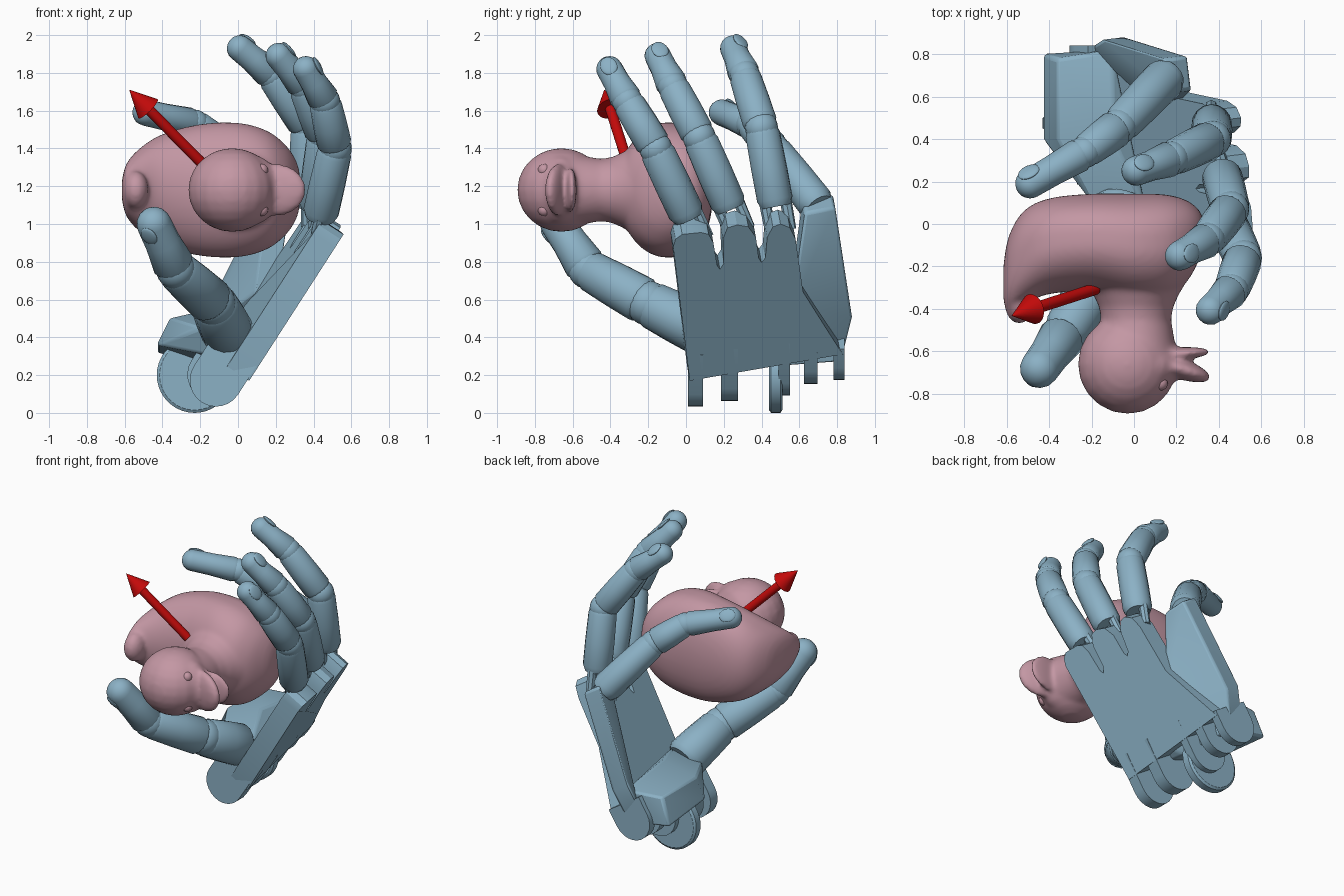
import bpy, bmesh, math
from mathutils import Vector, Matrix

if "Cube" in bpy.data.objects:
    bpy.data.objects.remove(bpy.data.objects["Cube"])


def material(name, rgb):
    m = bpy.data.materials.new(name)
    m.diffuse_color = (*rgb, 1)
    m.use_nodes = True
    m.node_tree.nodes["Principled BSDF"].inputs["Base Color"].default_value = m.diffuse_color
    return m


BLUE = material("steel_blue", (0.26, 0.44, 0.56))
PINK = material("dusty_pink", (0.55, 0.31, 0.37))
RED = material("red", (0.55, 0.003, 0.003))


def finish(bm, name, mat, angle=35):
    bmesh.ops.recalc_face_normals(bm, faces=bm.faces)
    me = bpy.data.meshes.new(name)
    bm.to_mesh(me)
    bm.free()
    ob = bpy.data.objects.new(name, me)
    bpy.context.collection.objects.link(ob)
    me.materials.append(mat)
    bpy.ops.object.select_all(action='DESELECT')
    ob.select_set(True)
    bpy.context.view_layer.objects.active = ob
    bpy.ops.object.shade_smooth_by_angle(angle=math.radians(angle))
    return ob


def bridge(bm, rings):
    """Skin a list of equal-length point rings and cap both ends."""
    vs = [[bm.verts.new(p) for p in r] for r in rings]
    n = len(vs[0])
    for a, b in zip(vs, vs[1:]):
        for i in range(n):
            bm.faces.new((a[i], a[(i + 1) % n], b[(i + 1) % n], b[i]))
    bm.faces.new(vs[0])
    bm.faces.new(vs[-1])


def rod(bm, p, q, steps, n=16):
    """Round bar from p to q; steps are (fraction, radius)."""
    p, q = Vector(p), Vector(q)
    rot = (q - p).to_track_quat('Z', 'Y')
    bridge(bm, [[p.lerp(q, t) + rot @ Vector((r * math.cos(k * math.tau / n), r * math.sin(k * math.tau / n), 0))
                 for k in range(n)] for t, r in steps])


def ball(bm, c, size, rot=None):
    m = Matrix.Translation(c) @ (rot or Matrix()) @ Matrix.Diagonal((*size, 1))
    bmesh.ops.create_uvsphere(bm, u_segments=20, v_segments=12, radius=1, matrix=m)


def hull(name, pts):
    bm = bmesh.new()
    vs = [bm.verts.new(p) for p in pts]
    r = bmesh.ops.convex_hull(bm, input=vs)
    bmesh.ops.delete(bm, geom=[v for v in set(r["geom_interior"]) if isinstance(v, bmesh.types.BMVert)], context='VERTS')
    ob = finish(bm, name, BLUE)
    bev = ob.modifiers.new("soft_edges", 'BEVEL')
    bev.width, bev.segments, bev.limit_method = 0.015, 2, 'ANGLE'
    return ob


# Palm: outline given as (y, z) on the tilted back plane, thickened inward
IN = Vector((-0.835, -0.1, 0.54))
UP = Vector((0.54, 0, 0.84))


def on_back(y, z):
    return Vector((0.05 + (z - 0.15) * 0.64 - 0.18 * max(y, 0), y, z))


outline = [(0.02, 0.17), (-0.068, 0.88), (-0.055, 0.92), (-0.02, 0.945), (0.08, 0.955), (0.12, 0.945), (0.145, 0.90),
           (0.165, 0.78), (0.18, 0.76), (0.20, 0.79), (0.195, 0.92), (0.22, 0.98), (0.27, 0.995), (0.33, 0.985),
           (0.37, 0.93), (0.385, 0.82), (0.40, 0.795), (0.42, 0.82), (0.43, 0.93), (0.46, 0.985),
           (0.5, 1.0), (0.55, 0.98), (0.58, 0.92), (0.62, 0.64), (0.74, 0.45), (0.83, 0.31)]
bm = bmesh.new()
bridge(bm, [[on_back(*p) + IN * d for p in outline] for d in (0, 0.14)])
finish(bm, "palm_plate", BLUE, 30)

# Little finger side plate, cupped inward
side = [(0.27, 0.63, 1.06), (0.25, 0.79, 1.09), (-0.04, 0.88, 0.5), (-0.10, 0.84, 0.34), (0.20, 0.56, 0.57)]
hull("palm_side", [Vector(p) + IN * d for p in side for d in (0, 0.13)])

# Thumb mount block
hull("thumb_mount", [(-0.43, 0.40, 0.36), (-0.43, 0.80, 0.32), (-0.36, 0.40, 0.50), (-0.36, 0.78, 0.50),
                     (-0.1, 0.40, 0.56), (-0.1, 0.82, 0.5), (-0.08, 0.40, 0.24), (-0.13, 0.80, 0.27),
                     (-0.20, 0.10, 0.45), (-0.12, 0.06, 0.30), (0.06, 0.06, 0.48)])

# Wrist tabs: round-ended slabs running down from the palm (y, width, lowest z)
for i, (y, w, low) in enumerate([(0.05, 0.08, 0.03), (0.23, 0.09, 0.06), (0.52, 0.06, 0.09), (0.66, 0.07, 0.15), (0.81, 0.06, 0.17)]):
    r = 0.14
    c = on_back(y, low + r - 0.54 * r) + IN * r * 1.04
    up = 0.25 if y < 0.6 else 0.12
    arc = [c + r * (IN * math.cos(a) - UP * math.sin(a)) for a in [k * math.pi / 12 for k in range(13)]]
    arc += [c - IN * r + UP * up, c + IN * r + UP * up]
    bm = bmesh.new()
    bridge(bm, [[(p.x, y + s * w / 2, p.z) for p in arc] for s in (-1, 1)])
    finish(bm, f"wrist_tab_{i + 1}", BLUE)

# Wrist disc
bm = bmesh.new()
rod(bm, (-0.23, 0.44, 0.2), (-0.23, 0.51, 0.2), [(0, 0.185), (0.15, 0.2), (0.85, 0.2), (1, 0.185)], 40)
finish(bm, "wrist_disc", BLUE)


# Fingers: jointed tapered segments, rounded tip, knuckle prongs and nail
def finger(name, pts, radii, prongs=True):
    bm = bmesh.new()
    pts = [Vector(p) for p in pts]
    for i, (p, q) in enumerate(zip(pts, pts[1:])):
        a, b = radii[i], radii[i + 1]
        steps = [(0.03, a * 0.82), (0.12, a), (0.5, (a + b) / 2 * 1.02), (0.92, b), (0.98, b * 0.9)]
        if i == len(pts) - 2:
            steps = [(0.03, a * 0.85), (0.12, a), (0.6, b * 1.05)]
            d = b / (q - p).length
            steps += [(1 + d * math.sin(k * 0.28), b * math.cos(k * 0.28) + 0.002) for k in range(6)]
        rod(bm, p, q, steps)
        if i:
            ball(bm, p, [a * 0.95] * 3)
    # two prongs joining the segment to its knuckle
    if prongs:
        d = (pts[1] - pts[0]).normalized()
        s = Vector((0, 1, 0)).cross(d).cross(d).normalized()
        for k in (-0.055, 0.055):
            rod(bm, pts[0] - d * 0.12 + s * k, pts[0] + d * 0.09 + s * k, [(0, 0.028), (1, 0.033)], 8)
    # nail faces away from the held figure
    d = (pts[-1] - pts[-2]).normalized()
    out = pts[-1] - Vector((-0.1, -0.1, 1.18))
    out = (out - d * out.dot(d)).normalized()
    rot = Matrix((d.cross(out), d, out)).transposed().to_4x4()
    ball(bm, pts[-1] + out * radii[-1] * 0.95 - d * 0.015, (0.045, 0.055, 0.014), rot)
    finish(bm, name, BLUE, 40)


finger("index_finger", [(0.43, 0.02, 1.02), (0.515, -0.16, 1.40), (0.46, -0.31, 1.65), (0.36, -0.405, 1.82)],
       [0.095, 0.092, 0.085, 0.068])
finger("middle_finger", [(0.41, 0.24, 1.07), (0.455, 0.07, 1.46), (0.35, -0.07, 1.73), (0.215, -0.15, 1.89)],
       [0.095, 0.092, 0.085, 0.068])
finger("ring_finger", [(0.365, 0.48, 1.08), (0.37, 0.40, 1.51), (0.18, 0.31, 1.79), (0.01, 0.25, 1.93)],
       [0.095, 0.092, 0.085, 0.068])
finger("little_finger", [(0.17, 0.71, 1.08), (-0.07, 0.46, 1.40), (-0.23, 0.34, 1.53), (-0.49, 0.19, 1.59)],
       [0.1, 0.09, 0.08, 0.068], False)
finger("thumb", [(-0.05, 0.12, 0.42), (-0.13, -0.20, 0.58), (-0.33, -0.52, 0.76), (-0.445, -0.68, 1.0)],
       [0.14, 0.125, 0.11, 0.09], False)

# Toy duck lying on its side: body stations are (x, back y, belly y, half width)
CZ = 1.18
stations = [(-0.615, -0.36, -0.2, 0.05), (-0.59, -0.42, -0.06, 0.14), (-0.52, -0.38, 0.06, 0.22),
            (-0.4, -0.33, 0.12, 0.295), (-0.2, -0.32, 0.142, 0.348), (0, -0.36, 0.142, 0.355), (0.15, -0.35, 0.138, 0.315),
            (0.25, -0.27, 0.11, 0.24), (0.31, -0.16, 0.06, 0.15), (0.33, -0.09, 0.0, 0.06)]
S = [Vector(s) for s in stations]
S = [S[0]] + S + [S[-1]]
smooth = []
for a, b, c, d in zip(S, S[1:], S[2:], S[3:]):      # Catmull-Rom between stations
    for t in (0, 0.2, 0.4, 0.6, 0.8):
        smooth.append(0.5 * (2 * b + (c - a) * t + (2 * a - 5 * b + 4 * c - d) * t * t + (3 * b - a - 3 * c + d) * t ** 3))
smooth.append(S[-1])
rings = []
for x, y0, y1, w in smooth:
    ring = []
    for k in range(48):
        c, s = math.cos(k * math.tau / 48), math.sin(k * math.tau / 48)
        cc = c ** 0.65 if c > 0 else c              # squarer toward the flat belly
        ring.append((x, (y0 + y1) / 2 + (y1 - y0) / 2 * cc, CZ + w * s))
    rings.append(ring)
bm = bmesh.new()
bridge(bm, rings)
ball(bm, (-0.54, -0.38, CZ), (0.068, 0.09, 0.10))                         # tail
rod(bm, (0.01, -0.1, CZ), (0.01, -0.6, CZ), [(0, 0.26), (0.3, 0.25), (0.45, 0.205), (0.58, 0.175), (0.7, 0.165), (1, 0.19)], 32)
ball(bm, (-0.03, -0.66, CZ), (0.235, 0.235, 0.222))                       # head
ball(bm, (0.06, -0.665, CZ), (0.165, 0.13, 0.19))                         # cheeks
ball(bm, (0.20, -0.675, CZ), (0.17, 0.05, 0.14), Matrix.Rotation(-0.32, 4, 'Z'))    # upper bill
ball(bm, (0.21, -0.61, CZ), (0.15, 0.03, 0.12), Matrix.Rotation(0.06, 4, 'Z'))      # lower bill
duck = finish(bm, "toy_duck", PINK, 180)
rem = duck.modifiers.new("blend", 'REMESH')
rem.mode, rem.voxel_size, rem.use_smooth_shade = 'VOXEL', 0.014, True
sm = duck.modifiers.new("soften", 'SMOOTH')
sm.factor, sm.iterations = 0.5, 10

# Eyes
bm = bmesh.new()
for s in (-1, 1):
    ball(bm, (0.125, -0.75, CZ + s * 0.105), (0.034, 0.034, 0.034))
finish(bm, "eyes", PINK)

# Direction arrow
base, tip = (-0.18, -0.305, 1.31), (-0.575, -0.432, 1.71)
bm = bmesh.new()
rod(bm, base, tip, [(0, 0.028), (0.78, 0.028)], 24)
rod(bm, base, tip, [(0.75, 0.072), (1, 0.001)], 32)
finish(bm, "arrow", RED)
